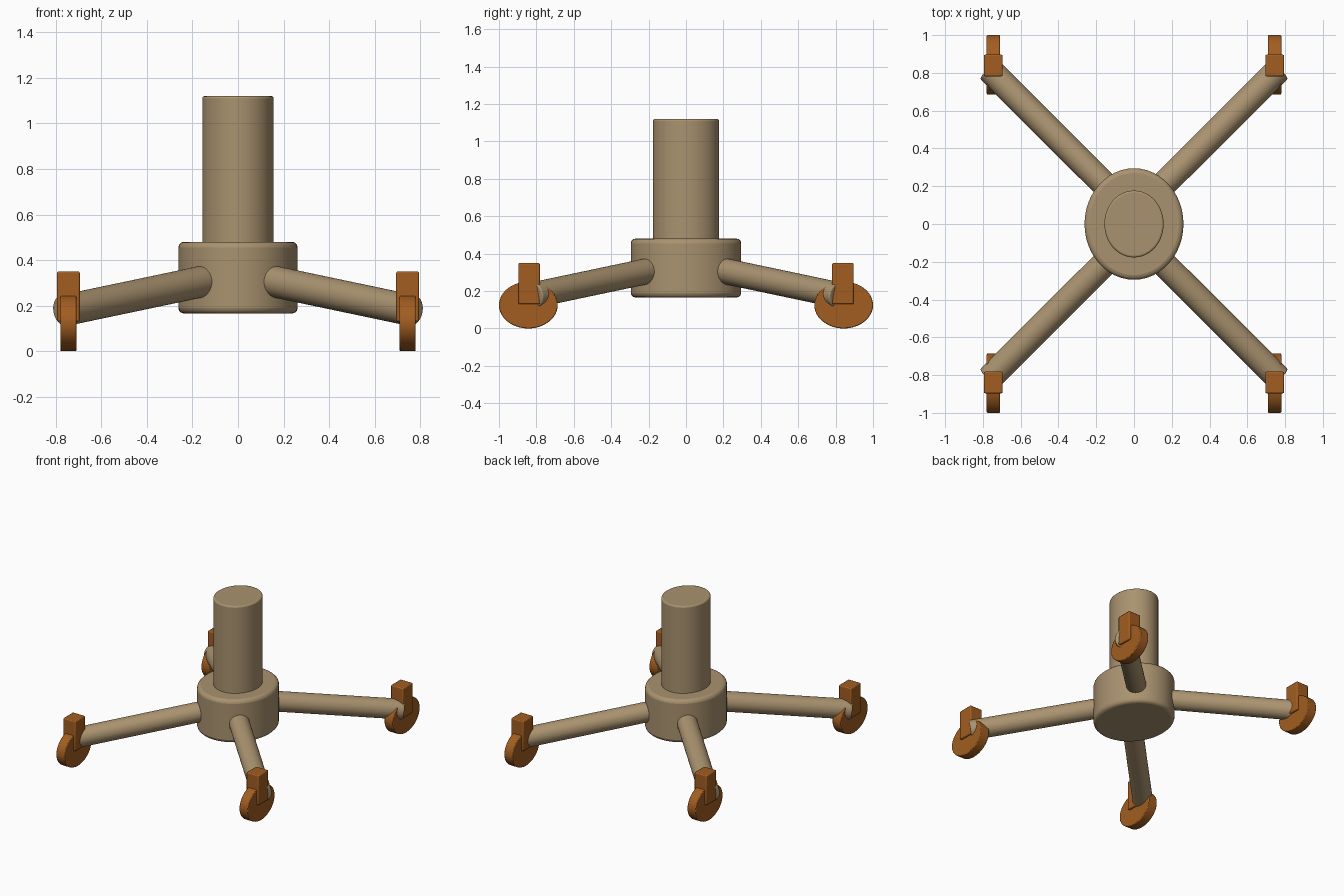
import bpy
import bmesh
import math
from mathutils import Matrix, Vector

cube = bpy.data.objects.get("Cube")
if cube:
    bpy.data.objects.remove(cube, do_unlink=True)


def make_material(name, colour):
    mat = bpy.data.materials.new(name)
    mat.use_nodes = True
    mat.diffuse_color = colour
    mat.node_tree.nodes["Principled BSDF"].inputs["Base Color"].default_value = colour
    return mat


TAN = make_material("tan", (0.40, 0.29, 0.16, 1))
ORANGE = make_material("burnt orange", (0.36, 0.11, 0.015, 1))


def make_part(name, shape, matrix, mat, bevel, segments=3):
    """Unit cube or unit-radius, unit-height cylinder, placed by a matrix."""
    bm = bmesh.new()
    if shape == "box":
        bmesh.ops.create_cube(bm, size=1, matrix=matrix)
    else:
        bmesh.ops.create_cone(bm, cap_ends=True, segments=48, radius1=1,
                              radius2=1, depth=1, matrix=matrix)
    mesh = bpy.data.meshes.new(name)
    bm.to_mesh(mesh)
    bm.free()
    mesh.materials.append(mat)
    obj = bpy.data.objects.new(name, mesh)
    bpy.context.collection.objects.link(obj)
    mod = obj.modifiers.new("rounded edges", "BEVEL")
    mod.width = bevel
    mod.segments = segments
    mod.limit_method = "ANGLE"
    mod.angle_limit = math.radians(40)
    bpy.ops.object.select_all(action="DESELECT")
    obj.select_set(True)
    bpy.context.view_layer.objects.active = obj
    bpy.ops.object.shade_smooth_by_angle(angle=math.radians(35))
    return obj


def place(centre, size):
    return Matrix.LocRotScale(Vector(centre), None, Vector(size))


# Central column and hub, slightly oval
make_part("column", "cylinder", place((0, 0, 0.78), (0.157, 0.177, 0.68)), TAN, 0.01)
make_part("hub", "cylinder", place((0, 0, 0.323), (0.262, 0.295, 0.315)), TAN, 0.025)

# Four sloping legs, each with a wheel and its bracket
for side, sx in (("left", 1), ("right", -1)):
    for end, sy in (("front", -1), ("back", 1)):
        label = f"{end}_{side}"
        inner = Vector((0.10 * sx, 0.153 * sy, 0.318))
        outer = Vector((0.766 * sx, 0.817 * sy, 0.178))
        span = outer - inner
        turn = span.to_track_quat("Z", "Y")
        leg = Matrix.LocRotScale((inner + outer) / 2, turn,
                                 Vector((0.069, 0.069, span.length)))
        make_part(label + "_leg", "cylinder", leg, TAN, 0.008)

        wheel = (place((0.745 * sx, 0.843 * sy, 0.125), (0.07, 0.157, 0.125))
                 @ Matrix.Rotation(math.pi / 2, 4, "Y"))
        make_part(label + "_wheel", "cylinder", wheel, ORANGE, 0.005, 2)

        bracket = place((0.745 * sx, 0.839 * sy, 0.24), (0.1, 0.115, 0.22))
        make_part(label + "_bracket", "box", bracket, ORANGE, 0.007, 2)
